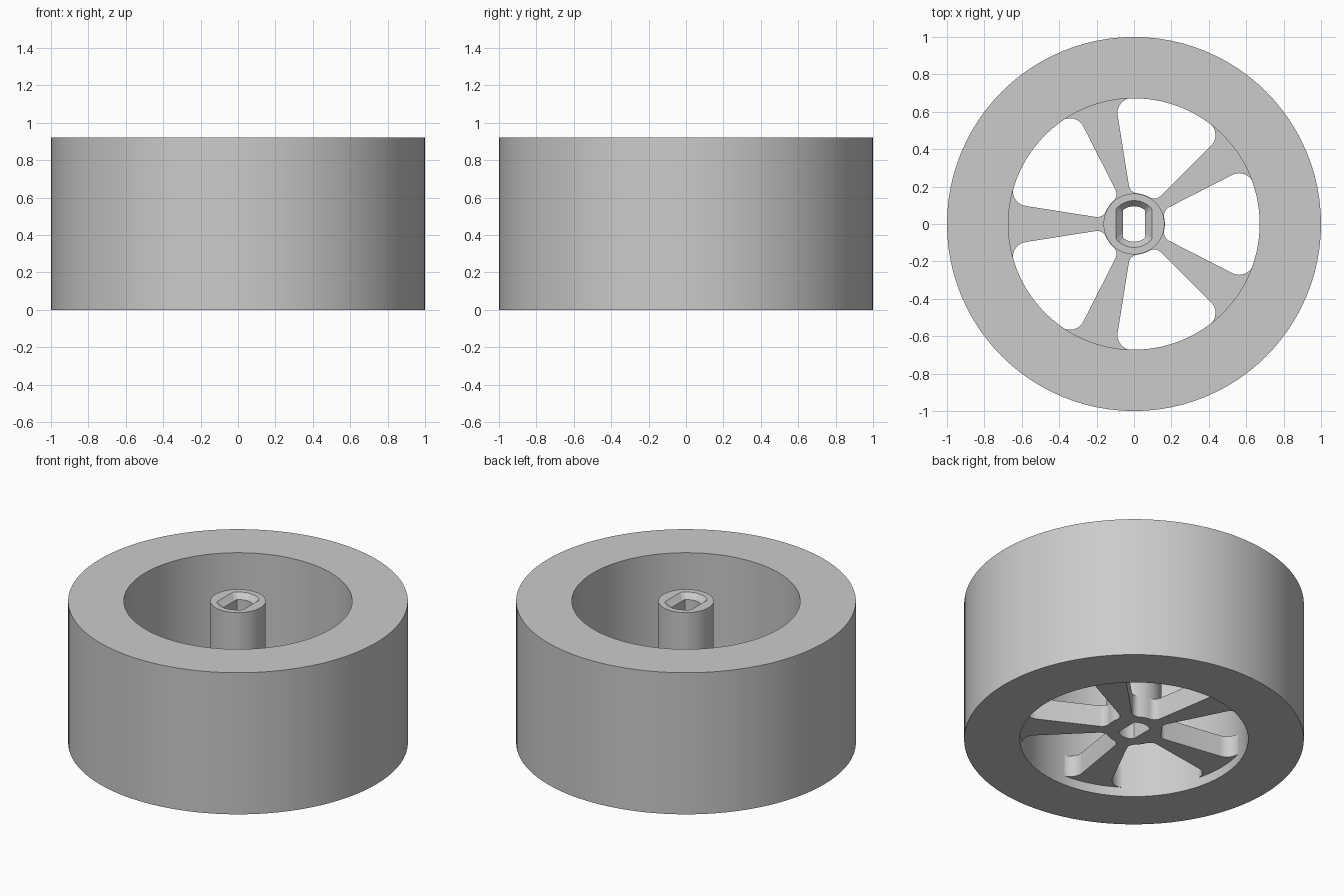
import bpy, bmesh, math
from mathutils import Vector, Matrix

if "Cube" in bpy.data.objects:
    bpy.data.objects.remove(bpy.data.objects["Cube"])

HEIGHT, RIM_IN, POST_R = 0.92, 0.672, 0.163
PLATE_Z0, PLATE_Z1 = 0.06, 0.20
SEG = 96

grey = bpy.data.materials.new("plain grey")
grey.diffuse_color = (0.6, 0.6, 0.6, 1)
grey.use_nodes = True
grey.node_tree.nodes["Principled BSDF"].inputs["Base Color"].default_value = grey.diffuse_color


def finish(obj):
    obj.data.materials.append(grey)
    bpy.ops.object.select_all(action='DESELECT')
    obj.select_set(True)
    bpy.context.view_layer.objects.active = obj
    bpy.ops.object.shade_smooth_by_angle(angle=math.radians(25))


def loft(name, loops, closed=False):
    """Skin a list of equal-length point loops with quads."""
    bm = bmesh.new()
    rings = [[bm.verts.new(p) for p in loop] for loop in loops]
    pairs = list(zip(rings, rings[1:])) + ([(rings[-1], rings[0])] if closed else [])
    for a, b in pairs:
        for i in range(len(a)):
            j = (i + 1) % len(a)
            bm.faces.new((a[i], a[j], b[j], b[i]))
    bmesh.ops.recalc_face_normals(bm, faces=bm.faces)
    mesh = bpy.data.meshes.new(name)
    bm.to_mesh(mesh)
    bm.free()
    obj = bpy.data.objects.new(name, mesh)
    bpy.context.collection.objects.link(obj)
    finish(obj)


def at(points, z):
    return [(x, y, z) for x, y in points]


def circle(r, angles):
    return [(r * math.cos(a), r * math.sin(a)) for a in angles]


def flat_sided(r, half, angles):
    """Circle of radius r with flats at x = +-half, sampled by angle."""
    return circle_scaled([min(r, half / max(abs(math.cos(a)), 1e-6)) for a in angles], angles)


def circle_scaled(radii, angles):
    return [(r * math.cos(a), r * math.sin(a)) for r, a in zip(radii, angles)]


even = [2 * math.pi * i / SEG for i in range(SEG)]

# Wide outer rim
loft("rim", [at(circle(1, even), 0), at(circle(1, even), HEIGHT),
             at(circle(RIM_IN, even), HEIGHT), at(circle(RIM_IN, even), 0)], True)

# Hub post with a chamfered, flat-sided shaft hole
corner_in, corner_out = math.acos(0.06 / 0.095), math.acos(0.095 / 0.125)
corners = [s * c + o for c in (corner_in, corner_out) for s in (1, -1) for o in (0, math.pi)]
angles = sorted({round(a % (2 * math.pi), 5) for a in even + corners})
bore = flat_sided(0.095, 0.06, angles)
mouth = flat_sided(0.125, 0.095, angles)
loft("hub_post", [at(circle(POST_R, angles), PLATE_Z1), at(circle(POST_R, angles), HEIGHT),
                  at(mouth, HEIGHT), at(bore, HEIGHT - 0.035), at(bore, PLATE_Z0)])


# Half outline of one window between spokes, with rounded corners
def fillet(edge_pt, direction, normal, limit, rho, outer):
    base = edge_pt + normal * rho
    dist = limit - rho if outer else limit + rho
    b = base.dot(direction)
    t = -b + math.sqrt(b * b - base.length_squared + dist * dist)
    c = base + direction * t
    a0 = math.atan2(-normal.y, -normal.x)
    rim_dir = c if outer else -c
    a1 = math.atan2(rim_dir.y, rim_dir.x)
    sweep = (a1 - a0 + math.pi) % (2 * math.pi) - math.pi
    return [c + rho * Vector((math.cos(a0 + sweep * i / 10), math.sin(a0 + sweep * i / 10)))
            for i in range(11)]


turn = Matrix.Rotation(math.radians(36), 2)
p, q = turn @ Vector((0.22, -0.04)), turn @ Vector((0.57, -0.095))
along = (q - p).normalized()
inward = Vector((along.y, -along.x))
inner = fillet(p, along, inward, 0.165, 0.05, False)[::-1]
outer = fillet(p, along, inward, 0.674, 0.08, True)


def arc(start, steps):
    """Points on the arc about the origin from start down to y = 0."""
    a = math.atan2(start.y, start.x)
    return [Vector((math.cos(a * k / steps), math.sin(a * k / steps))) * start.length
            for k in range(steps)]


half = arc(inner[0], 4) + inner + outer + arc(outer[-1], 8)[::-1]
window = half + [Vector((v.x, -v.y)) for v in half[-2:0:-1]]

# Recessed five-spoke plate: filled outline with windows and shaft hole
curve = bpy.data.curves.new("spoke_plate", 'CURVE')
curve.dimensions, curve.fill_mode = '2D', 'BOTH'
curve.extrude = (PLATE_Z1 - PLATE_Z0) / 2


def outline(points):
    s = curve.splines.new('POLY')
    s.points.add(len(points) - 1)
    for sp, v in zip(s.points, points):
        sp.co = (v[0], v[1], 0, 1)
    s.use_cyclic_u = True


outline(circle(0.70, even))
outline(bore)
for k in range(5):
    spin = Matrix.Rotation(math.radians(72 * k), 2)
    outline([spin @ v for v in window])
plate = bpy.data.objects.new("spoke_plate", curve)
bpy.context.collection.objects.link(plate)
plate.location.z = (PLATE_Z0 + PLATE_Z1) / 2
bpy.context.view_layer.objects.active = plate
plate.select_set(True)
bpy.ops.object.convert(target='MESH')
plate = bpy.context.view_layer.objects.active
bm = bmesh.new()
bm.from_mesh(plate.data)
bmesh.ops.remove_doubles(bm, verts=bm.verts, dist=1e-5)
bmesh.ops.recalc_face_normals(bm, faces=bm.faces)
bm.to_mesh(plate.data)
bm.free()
finish(plate)
